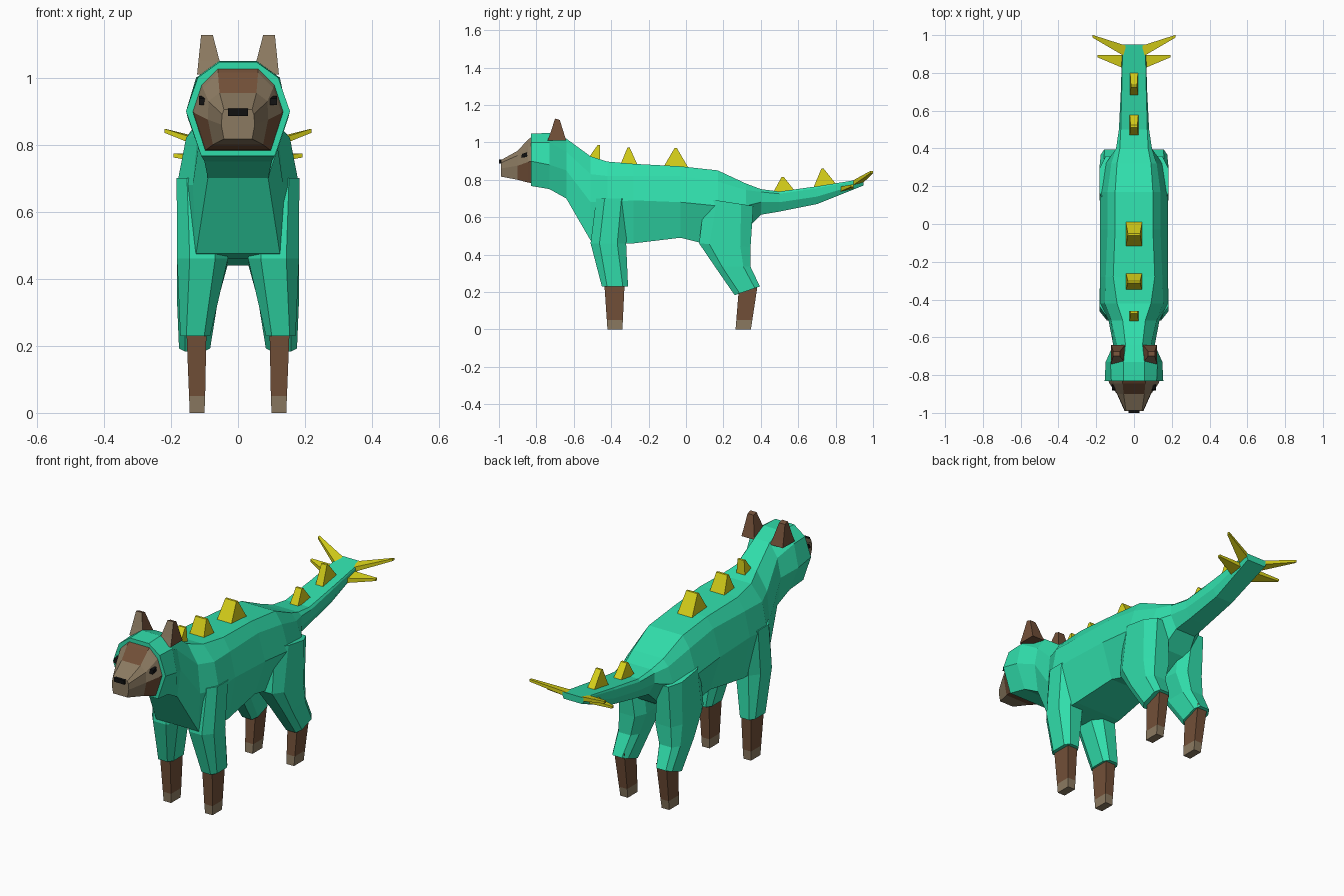
import bpy, bmesh
from mathutils import Vector


def material(name, rgb):
    m = bpy.data.materials.new(name)
    m.diffuse_color = (*rgb, 1)
    return m


GREEN = material("green_cloth", (0.03, 0.73, 0.41))
YELLOW = material("yellow_spike", (0.70, 0.65, 0.01))
BROWN = material("brown_fur", (0.17, 0.08, 0.04))
TAN = material("tan_fur", (0.26, 0.195, 0.12))
BLACK = material("black", (0.005, 0.005, 0.005))


def loft(name, rings, mats, pick=None):
    """Skin equal-length rings and cap the ends; pick(span, side) gives the material index."""
    bm = bmesh.new()
    vs = [[bm.verts.new(p) for p in r] for r in rings]
    n = len(vs[0])
    for i in range(len(vs) - 1):
        for j in range(n):
            k = (j + 1) % n
            f = bm.faces.new((vs[i][j], vs[i][k], vs[i + 1][k], vs[i + 1][j]))
            f.material_index = pick(i, j) if pick else 0
    for i, r in ((0, vs[0]), (len(vs) - 1, vs[-1])):
        bm.faces.new(r).material_index = pick(i, -1) if pick else 0
    bmesh.ops.recalc_face_normals(bm, faces=bm.faces)
    me = bpy.data.meshes.new(name)
    bm.to_mesh(me)
    bm.free()
    ob = bpy.data.objects.new(name, me)
    bpy.context.collection.objects.link(ob)
    for m in mats:
        me.materials.append(m)
    return ob


def section(y, *v):
    """Symmetric cross-section at y from x, z pairs listed top to bottom."""
    half = list(zip(v[::2], v[1::2]))
    return [(x, y, z) for x, z in half] + [(-x, y, z) for x, z in reversed(half)]


def box_ring(s, x0, x1, y0, y1, zf, zb, c=0.0):
    """Horizontal ring on side s, tilted from zf (front) to zb (back), corners cut by c."""
    if c:
        uv = [(c, 0), (1 - c, 0), (1, c), (1, 1 - c), (1 - c, 1), (c, 1), (0, 1 - c), (0, c)]
    else:
        uv = [(0, 0), (1, 0), (1, 1), (0, 1)]
    return [(s * (x0 + u * (x1 - x0)), y0 + v * (y1 - y0), zf + v * (zb - zf)) for u, v in uv]


# Costume body, from hood rim to tail tip
body = [
    (-0.83, .055, 1.047, .12, 1.0, .155, .90, .11, .767),
    (-0.73, .055, 1.05, .125, 1.0, .15, .88, .10, .75),
    (-0.64, .045, 1.02, .09, .95, .11, .85, .09, .70),
    (-0.51, .06, .925, .12, .83, .135, .68, .125, .475),
    (-0.42, .09, .897, .155, .82, .182, .68, .14, .46),
    (-0.28, .11, .885, .15, .82, .18, .69, .14, .46),
    (-0.03, .10, .872, .14, .82, .18, .68, .12, .49),
    (0.17, .10, .85, .14, .79, .18, .66, .10, .44),
    (0.32, .09, .78, .12, .745, .15, .66, .08, .53),
    (0.40, .075, .75, .095, .735, .095, .68, .06, .613),
    (0.50, .07, .737, .08, .725, .08, .68, .055, .63),
    (0.70, .065, .765, .07, .755, .07, .71, .05, .67),
    (0.95, .06, .805, .062, .80, .062, .785, .055, .77),
]
loft("costume_body", [section(*r) for r in body], [GREEN])

# Face: brown forehead and cheeks, tan brow and muzzle
face = [
    (-0.82, .06, 1.033, .11, .985, .138, .90, .10, .782),
    (-0.845, .06, 1.015, .105, .97, .13, .895, .095, .785),
    (-0.90, .055, .955, .088, .93, .09, .875, .075, .80),
    (-0.99, .042, .905, .047, .89, .05, .86, .042, .817),
]
loft("face", [section(*r) for r in face], [TAN, BROWN],
     lambda i, j: 1 if i < 2 and j in (2, 3, 4, 7) else 0)
loft("nose", [section(-0.97, .03, .908, .03, .886), section(-1.0, .03, .908, .03, .886)], [BLACK])

for s, side in ((-1, "left"), (1, "right")):
    # Eye
    loft(side + "_eye", [[(s * x, y + dy, .918 + dz) for dy, dz in ((0, 0), (.035, .005), (.03, .028), (.005, .02))]
                         for x, y in ((.085, -.88), (.116, -.882))], [BLACK])
    # Ear with tan front
    loft(side + "_ear", [box_ring(s, .045, .122, -.74, -.64, 1.01, 1.01),
                         box_ring(s, .055, .118, -.725, -.65, 1.05, 1.04),
                         box_ring(s, .075, .11, -.70, -.675, 1.127, 1.12)],
         [BROWN, TAN], lambda i, j: 1 if j == 0 else 0)
    # Sleeves of the front and rear legs
    loft(side + "_front_sleeve", [box_ring(s, .06, .183, -.48, -.30, .70, .70, .25),
                                  box_ring(s, .03, .182, -.51, -.32, .46, .46, .25),
                                  box_ring(s, .083, .172, -.45, -.31, .23, .23, .2)], [GREEN])
    loft(side + "_rear_sleeve", [box_ring(s, .05, .182, .10, .36, .70, .66, .25),
                                 box_ring(s, .03, .182, .07, .345, .46, .44, .2),
                                 box_ring(s, .06, .182, .155, .345, .335, .335, .2),
                                 box_ring(s, .083, .176, .26, .395, .183, .23, .2)], [GREEN])
    # Lower legs with tan paws
    for part, top, bot in (("front", (-.437, -.328), (-.42, -.34)), ("rear", (.285, .385), (.265, .347))):
        mid = [b + (t - b) * .2 for t, b in zip(top, bot)]
        loft(f"{side}_{part}_leg", [box_ring(s, .094, .154, *top, .25, .25),
                                    box_ring(s, .098, .146, *mid, .05, .05),
                                    box_ring(s, .10, .144, *bot, 0, 0)],
             [BROWN, TAN], lambda i, j: 1 if i else 0)
    # Tail spikes
    for n, (y0, y1, z, tip) in enumerate(((.885, .945, .787, (.22, .995, .842)),
                                          (.82, .895, .757, (.192, .89, .768)))):
        base = [(s * .045, y0, z - .022), (s * .045, y1, z - .005), (s * .045, y1, z + .018), (s * .045, y0, z + .005)]
        t = Vector((s * tip[0], tip[1], tip[2]))
        end = [t + Vector(d) for d in ((0, -.008, -.006), (0, .006, -.006), (0, .006, .006), (0, -.008, .006))]
        loft(f"{side}_tail_spike_{n + 1}", [base, end], [YELLOW])

# Back spikes: y start, y end, base z, ridge y, ridge z, half width
for n, (y0, y1, zb, yr, zr, w) in enumerate((
        (-.54, -.46, .89, -.467, .985, .026), (-.355, -.255, .87, -.307, .972, .044),
        (-.125, .015, .86, -.055, .97, .044), (.465, .59, .73, .517, .815, .024),
        (.68, .82, .755, .73, .86, .022))):
    loft(f"back_spike_{n + 1}", [[(x, y0, zb), (x, y1, zb), (x * .75, yr + .006, zr), (x * .75, yr - .006, zr)]
                                 for x in (-w, w)], [YELLOW])
